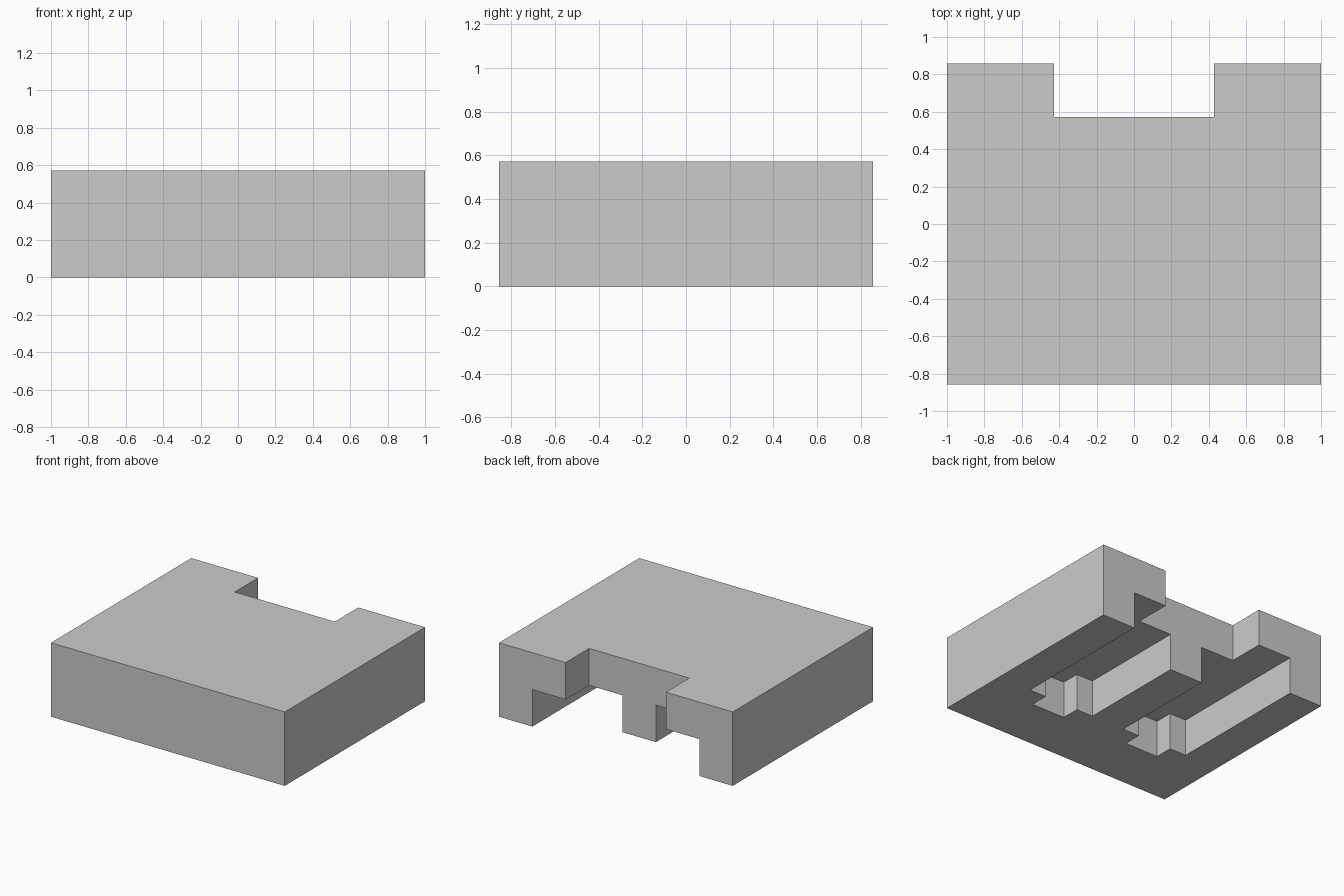
import bpy, bmesh

if "Cube" in bpy.data.objects:
    bpy.data.objects.remove(bpy.data.objects["Cube"])

U = 1 / 7  # grid unit: the block is 14 x 12 x 4 units


def prism(name, outline, z0, z1):
    """Closed solid from a flat outline, all measured in grid units."""
    bm = bmesh.new()
    base = bm.faces.new([bm.verts.new((x * U, y * U, z0 * U)) for x, y in outline])
    top = bmesh.ops.extrude_face_region(bm, geom=[base])["geom"]
    verts = [v for v in top if isinstance(v, bmesh.types.BMVert)]
    bmesh.ops.translate(bm, verts=verts, vec=(0, 0, (z1 - z0) * U))
    bmesh.ops.recalc_face_normals(bm, faces=bm.faces)
    mesh = bpy.data.meshes.new(name)
    bm.to_mesh(mesh)
    bm.free()
    obj = bpy.data.objects.new(name, mesh)
    bpy.context.collection.objects.link(obj)
    return obj


# Block with a rectangular notch in the back edge
block = prism("notched_block", [(-7, -6), (7, -6), (7, 6), (3, 6),
                                (3, 4), (-3, 4), (-3, 6), (-7, 6)], 0, 4)

# Two underside channels, open at the back, with a narrower stepped front end
for side, name in ((1, "right_channel_cutter"), (-1, "left_channel_cutter")):
    half = [(1, 7), (1, -2), (2, -2), (2, -3), (4, -3), (4, -2), (5, -2), (5, 7)]
    cutter = prism(name, [(side * x, y) for x, y in half], -1, 2)
    cutter.hide_render = True
    cut = block.modifiers.new(name, "BOOLEAN")
    cut.operation = "DIFFERENCE"
    cut.solver = "EXACT"
    cut.object = cutter

# Apply the cuts and remove the cutters
bpy.context.view_layer.objects.active = block
for cut in list(block.modifiers):
    cutter = cut.object
    bpy.ops.object.modifier_apply(modifier=cut.name)
    bpy.data.objects.remove(cutter)
